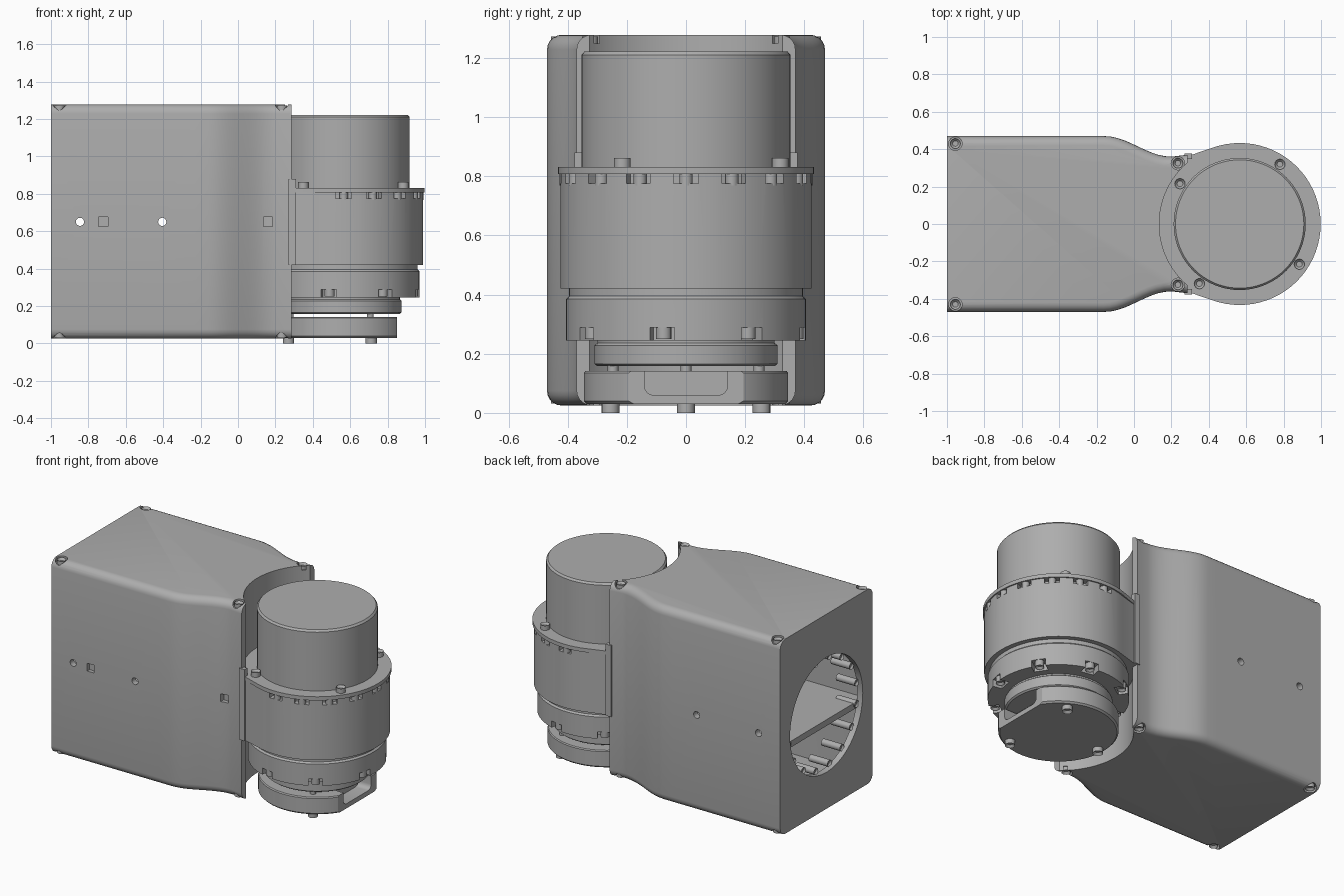
import bpy, bmesh
from math import sin, cos, pi, radians, sqrt
from mathutils import Matrix, Vector

cube = bpy.data.objects.get("Cube")
if cube:
    bpy.data.objects.remove(cube, do_unlink=True)

mat = bpy.data.materials.new("machine_grey")
grey = (0.42, 0.42, 0.42, 1)
mat.use_nodes = True
mat.diffuse_color = grey
mat.node_tree.nodes["Principled BSDF"].inputs["Base Color"].default_value = grey

AXIS = 0.565          # x of the vertical joint axis
BOTTOM, TOP = 0.025, 1.278
parts = []


def finish(name, bm):
    bmesh.ops.recalc_face_normals(bm, faces=bm.faces[:])
    mesh = bpy.data.meshes.new(name)
    bm.to_mesh(mesh)
    bm.free()
    mesh.materials.append(mat)
    obj = bpy.data.objects.new(name, mesh)
    bpy.context.collection.objects.link(obj)
    parts.append(obj)
    return obj


def prism(name, outline, z0, z1, round_edges=0):
    """Extrude an xy outline; optionally round its long side edges."""
    bm = bmesh.new()
    face = bm.faces.new([bm.verts.new((x, y, z0)) for x, y in outline])
    new = bmesh.ops.extrude_face_region(bm, geom=[face])["geom"]
    bmesh.ops.translate(bm, vec=(0, 0, z1 - z0), verts=[v for v in new if isinstance(v, bmesh.types.BMVert)])
    if round_edges:
        rims = [e for e in bm.edges
                if abs(e.verts[0].co.z - e.verts[1].co.z) < 1e-4
                and abs(e.verts[0].co.x - e.verts[1].co.x) > 0.01]
        bmesh.ops.bevel(bm, geom=rims, offset=round_edges, segments=5, profile=0.5, affect='EDGES')
    return finish(name, bm)


def lathe(name, profile, sides=72):
    """Spin a closed radius/height profile around the joint axis."""
    bm = bmesh.new()
    rings = [[bm.verts.new((AXIS + r * cos(2 * pi * i / sides), r * sin(2 * pi * i / sides), z))
              for i in range(sides)] for r, z in profile]
    for a, b in zip(rings, rings[1:]):
        for i in range(sides):
            j = (i + 1) % sides
            bm.faces.new((a[i], a[j], b[j], b[i]))
    bm.faces.new(rings[0])
    bm.faces.new(rings[-1])
    return finish(name, bm)


def box(bm, lo, hi, turn=Matrix()):
    lo, hi = Vector(lo), Vector(hi)
    m = turn @ Matrix.Translation((lo + hi) / 2) @ Matrix.Diagonal((*(hi - lo), 1))
    bmesh.ops.create_cube(bm, size=1, matrix=m)


def rod(bm, start, end, r, sides=16):
    start, end = Vector(start), Vector(end)
    d = end - start
    m = Matrix.Translation((start + end) / 2) @ d.to_track_quat('Z', 'Y').to_matrix().to_4x4()
    return bmesh.ops.create_cone(bm, cap_ends=True, segments=sides, radius1=r, radius2=r,
                                 depth=d.length, matrix=m)["verts"]


def bolt(bm, start, end, r):
    """Socket-head bolt whose socket is at the end point."""
    verts = rod(bm, start, end, r)
    direction = (Vector(end) - Vector(start)).normalized()
    caps = {f for v in verts for f in v.link_faces if len(f.verts) > 4}
    head = max(caps, key=lambda f: f.calc_center_median().dot(direction))
    bmesh.ops.inset_individual(bm, faces=[head], thickness=r * 0.45)
    bmesh.ops.translate(bm, vec=-direction * r * 0.5, verts=head.verts[:])


def cut(target, bm):
    cutter = finish("cutter", bm)
    cutter.hide_render = True
    mod = target.modifiers.new("cut", 'BOOLEAN')
    mod.object, mod.operation, mod.solver = cutter, 'DIFFERENCE', 'EXACT'
    dg = bpy.context.evaluated_depsgraph_get()
    mesh = bpy.data.meshes.new_from_object(target.evaluated_get(dg))
    target.modifiers.clear()
    target.data = mesh
    parts.remove(cutter)
    bpy.data.objects.remove(cutter, do_unlink=True)


def polar(angle, r, z):
    return (AXIS + r * cos(angle), r * sin(angle), z)


def around(angle):
    return Matrix.Translation((AXIS, 0, 0)) @ Matrix.Rotation(angle, 4, 'Z')


def mirrored(side):
    return side + [(x, -y) for x, y in reversed(side)]


# Housing shell: box that narrows to a neck, hollowed and scooped around the joint
neck = [(-0.16 + 0.36 * t / 10, 0.47 - 0.11 * (0.5 - 0.5 * cos(pi * t / 10))) for t in range(11)]
housing = prism("housing", mirrored([(-1, 0.47), (-0.23, 0.47)] + neck + [(0.285, 0.37)]),
                BOTTOM, TOP, 0.05)
bm = bmesh.new()
rod(bm, (AXIS, 0, -0.2), (AXIS, 0, 1.5), 0.43, 96)
cut(housing, bm)

bm = bmesh.new()
inner = mirrored([(-0.96, 0.43), (-0.22, 0.43), (0, 0.35), (0.08, 0.32)])
face = bm.faces.new([bm.verts.new((x, y, 0.07)) for x, y in inner])
new = bmesh.ops.extrude_face_region(bm, geom=[face])["geom"]
bmesh.ops.translate(bm, vec=(0, 0, 1.16), verts=[v for v in new if isinstance(v, bmesh.types.BMVert)])
cut(housing, bm)

# Round mounting opening in the end wall
bm = bmesh.new()
rod(bm, (-1.1, 0, 0.63), (-0.9, 0, 0.63), 0.37, 64)
cut(housing, bm)

# Side holes, square pockets and corner screw seats
bm = bmesh.new()
for x in (-0.845, -0.405):
    rod(bm, (x, -0.6, 0.65), (x, 0.6, 0.65), 0.022)
for x, y in ((-0.72, 0.47), (0.16, 0.362)):
    box(bm, (x - 0.025, -y - 0.05, 0.625), (x + 0.025, -y + 0.025, 0.675))
corners = [(x, s * y) for x, y in ((-0.955, 0.43), (0.235, 0.325)) for s in (1, -1)]
for x, y in corners:
    rod(bm, (x, y, TOP - 0.03), (x, y, TOP + 0.1), 0.036)
    rod(bm, (x, y, BOTTOM - 0.1), (x, y, BOTTOM + 0.03), 0.036)
cut(housing, bm)

bm = bmesh.new()
for x, y in corners:
    bolt(bm, (x, y, TOP - 0.06), (x, y, TOP - 0.006), 0.027)
    bolt(bm, (x, y, BOTTOM + 0.06), (x, y, BOTTOM + 0.006), 0.027)
finish("housing_screws", bm)

# Inside the opening: cross shelf and ring of pins
bm = bmesh.new()
box(bm, (-0.965, -0.435, 0.53), (-0.3, 0.435, 0.57))
finish("inner_shelf", bm)
bm = bmesh.new()
for i in range(16):
    a = 2 * pi * (i + 0.5) / 16
    y, z = 0.352 * cos(a), 0.63 + 0.352 * sin(a)
    bolt(bm, (-0.84, y, z), (-0.975, y, z), 0.022)
finish("mounting_pins", bm)


# Joint body and its top flange, blended into the neck
def collar(r):
    arc = [polar(radians(a), r, 0)[:2] for a in range(110, -1, -5)]
    return [(0.1, 0.33), (0.25, 0.35)] + arc + [(x, -y) for x, y in reversed(arc[:-1])] + [(0.25, -0.35), (0.1, -0.33)]


body = prism("joint_body", collar(0.425), 0.42, 0.812)
bm = bmesh.new()
steps = [radians(22.5 * i) for i in range(-4, 5)]
for a in steps:
    box(bm, (0.385, -0.043, 0.775), (0.5, 0.043, 0.9), around(a))
cut(body, bm)
prism("joint_flange", collar(0.433), 0.808, 0.832)
bm = bmesh.new()
for a in steps:
    bolt(bm, polar(a, 0.405, 0.815), polar(a, 0.405, 0.768), 0.022)
finish("flange_bolts", bm)
bm = bmesh.new()
for s in (1, -1):
    box(bm, (0.27, s * 0.362 - 0.015, 0.42), (0.31, s * 0.362 + 0.015, 0.88))
finish("neck_lips", bm)
bm = bmesh.new()
for a in (56, 146, 236, 326):
    bolt(bm, polar(radians(a), 0.385, 0.82), polar(radians(a), 0.385, 0.862), 0.028)
finish("flange_top_bolts", bm)

# Motor can
lathe("motor_can", [(0.353, 0.82), (0.353, 1.21), (0.343, 1.222)])

# Gear ring with bolt notches
ring = lathe("gear_ring", [(0.405, 0.245), (0.405, 0.385), (0.395, 0.395), (0.395, 0.43)])
angles = [radians(-11.5 + 45 * i) for i in range(8)]
bm = bmesh.new()
for a in angles:
    box(bm, (0.345, -0.042, 0.2), (0.45, 0.042, 0.288), around(a))
cut(ring, bm)
bm = bmesh.new()
for a in angles:
    bolt(bm, polar(a, 0.378, 0.3), polar(a, 0.378, 0.25), 0.026)
finish("gear_ring_bolts", bm)

# Output disc
lathe("output_disc", [(0.3, 0.158), (0.31, 0.166), (0.31, 0.228), (0.3, 0.236), (0.3, 0.26)])

# End plate with a flat side and a pocket
plate = lathe("end_plate", [(0.335, 0.03), (0.345, 0.04), (0.345, 0.135), (0.34, 0.142)])
bm = bmesh.new()
box(bm, (0.85, -0.5, -0.1), (1.1, 0.5, 0.3))
cut(plate, bm)
bm = bmesh.new()
box(bm, (0.76, -0.14, 0.06), (1, 0.14, 0.2))
low = [e for e in bm.edges if all(v.co.z < 0.1 for v in e.verts)
       and abs(e.verts[0].co.x - e.verts[1].co.x) > 0.1]
bmesh.ops.bevel(bm, geom=low, offset=0.03, segments=4, profile=0.5, affect='EDGES')
cut(plate, bm)

# Foot bolts and the spacers that carry the end plate
bm = bmesh.new()
for a in (60, 180, 300):
    bolt(bm, polar(radians(a), 0.295, 0.04), polar(radians(a), 0.295, 0), 0.03)
    rod(bm, polar(radians(a), 0.285, 0.13), polar(radians(a), 0.285, 0.17), 0.018)
finish("foot_bolts", bm)

# Smooth the curved walls, keep machined edges sharp
bpy.ops.object.select_all(action='DESELECT')
for obj in parts:
    obj.select_set(True)
bpy.context.view_layer.objects.active = housing
bpy.ops.object.shade_smooth_by_angle(angle=radians(30))
